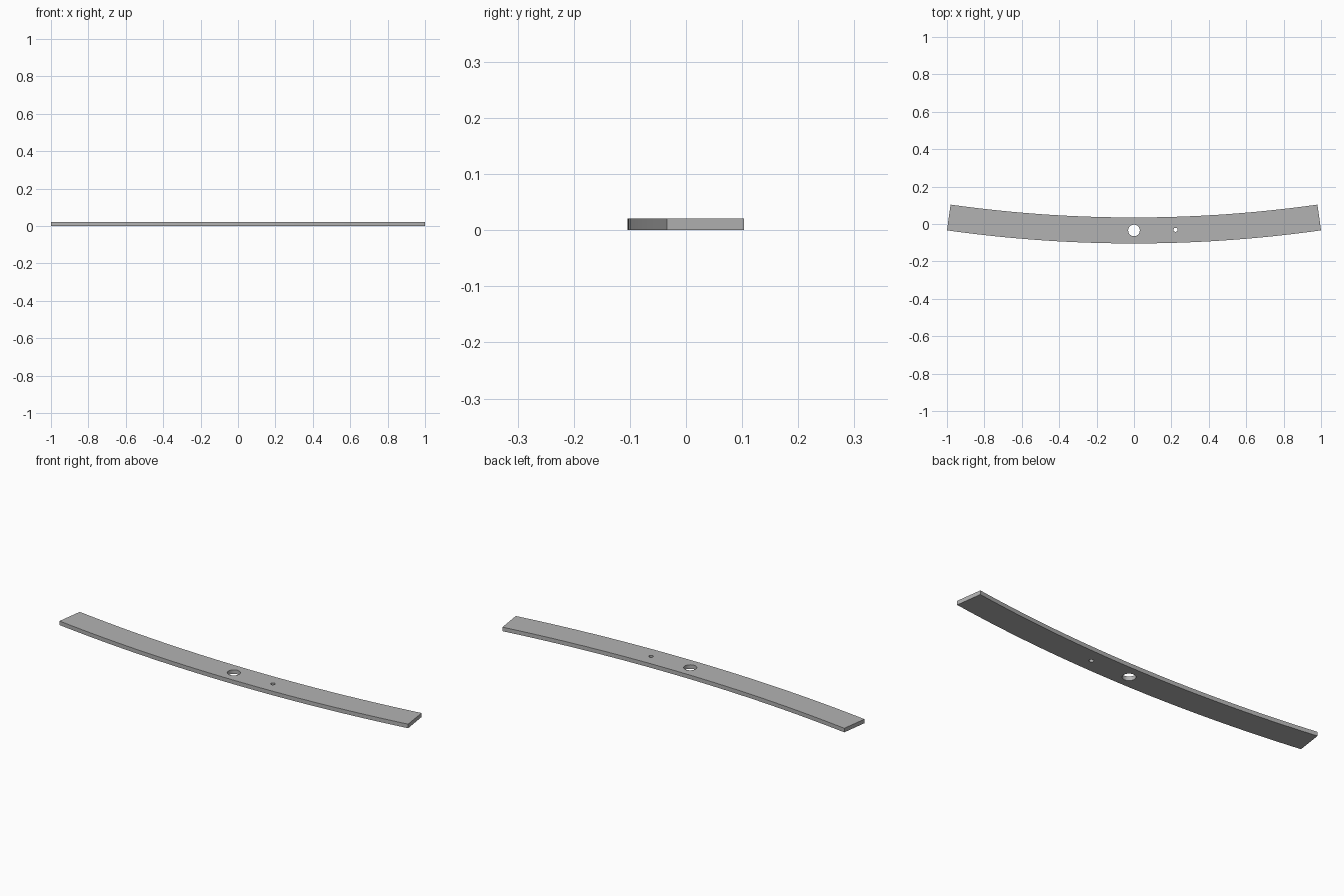
import bpy
from math import sin, cos, asin, pi, radians

if "Cube" in bpy.data.objects:
    bpy.data.objects.remove(bpy.data.objects["Cube"], do_unlink=True)

THICK = 0.021
R_OUT, R_IN = 7.18, 7.041          # radii of the two long edges
R_MID = (R_OUT + R_IN) / 2
CENTRE_Y = R_OUT - 0.104           # arc centre lies behind the strip
HALF = asin(1 / R_OUT)             # half of the swept angle
STEPS = 48


def on_arc(radius, angle):
    return radius * sin(angle), CENTRE_Y - radius * cos(angle)


def arc(radius):
    return [on_arc(radius, HALF * (2 * i / STEPS - 1)) for i in range(STEPS + 1)]


def circle(centre, radius, sides):
    return [(centre[0] + radius * cos(2 * pi * i / sides),
             centre[1] + radius * sin(2 * pi * i / sides)) for i in range(sides)]


# Flat outline with two holes, extruded to thickness
loops = [
    arc(R_OUT) + arc(R_IN)[::-1],
    circle(on_arc(R_MID, 0), 0.031, 48),
    circle(on_arc(R_MID, asin(0.222 / R_MID)), 0.011, 32),
]
curve = bpy.data.curves.new("curved_strip", "CURVE")
curve.dimensions = "2D"
curve.fill_mode = "BOTH"
curve.extrude = THICK / 2
for points in loops:
    spline = curve.splines.new("POLY")
    spline.points.add(len(points) - 1)
    for p, (x, y) in zip(spline.points, points):
        p.co = (x, y, 0, 1)
    spline.use_cyclic_u = True

strip = bpy.data.objects.new("curved_strip", curve)
bpy.context.collection.objects.link(strip)
strip.location.z = THICK / 2

# Turn into a mesh with welded, sharp-edged faces
bpy.ops.object.select_all(action="DESELECT")
strip.select_set(True)
bpy.context.view_layer.objects.active = strip
bpy.ops.object.convert(target="MESH")
strip = bpy.context.view_layer.objects.active
bpy.ops.object.mode_set(mode="EDIT")
bpy.ops.mesh.select_all(action="SELECT")
bpy.ops.mesh.remove_doubles(threshold=0.00005)
bpy.ops.mesh.normals_make_consistent(inside=False)
bpy.ops.object.mode_set(mode="OBJECT")
bpy.ops.object.shade_smooth_by_angle(angle=radians(30))

# Plain grey
grey = bpy.data.materials.new("plain_grey")
grey.use_nodes = True
colour = (0.45, 0.45, 0.45, 1)
grey.diffuse_color = colour
grey.node_tree.nodes["Principled BSDF"].inputs["Base Color"].default_value = colour
strip.data.materials.clear()
strip.data.materials.append(grey)
